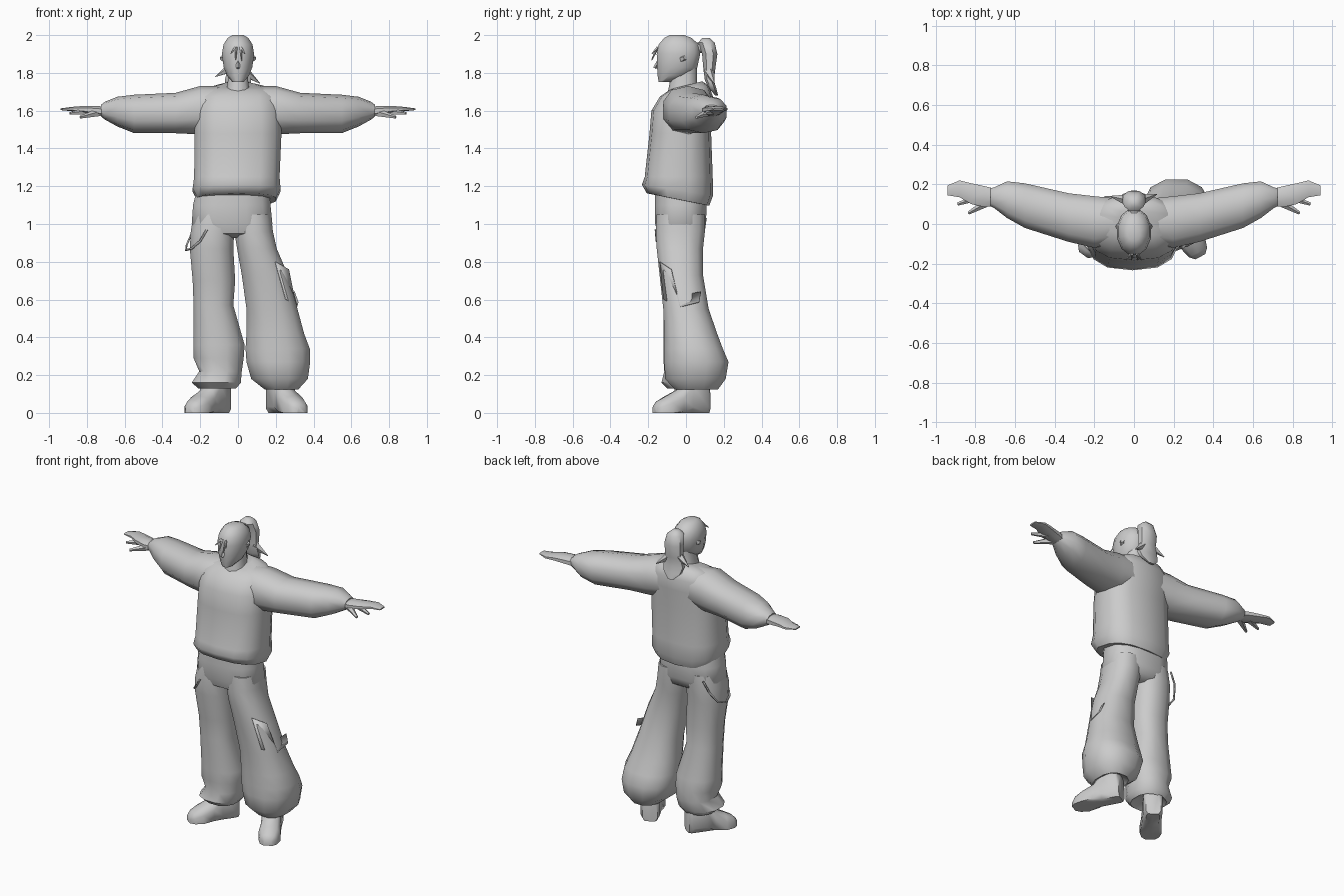
import bpy, bmesh, math
from mathutils import Vector


def finish(name, bm, angle=50, mirror=False):
    bmesh.ops.recalc_face_normals(bm, faces=bm.faces)
    me = bpy.data.meshes.new(name)
    bm.to_mesh(me)
    bm.free()
    ob = bpy.data.objects.new(name, me)
    bpy.context.collection.objects.link(ob)
    if mirror:
        ob.modifiers.new("mirror", 'MIRROR')
    bpy.ops.object.select_all(action='DESELECT')
    ob.select_set(True)
    bpy.context.view_layer.objects.active = ob
    bpy.ops.object.shade_smooth_by_angle(angle=math.radians(angle))
    return ob


def loft(name, rings, axis='Z', n=12, power=0.85, mirror=False, angle=50):
    """Skin rounded sections given as (position, a_min, a_max, b_min, b_max, tilt)."""
    bm = bmesh.new()
    loops = []
    for t, a0, a1, b0, b1, *tilt in rings:
        loop = []
        for i in range(n):
            th = 2 * math.pi * (i + 0.5) / n
            c, s = math.cos(th), math.sin(th)
            k = math.cos(math.pi / n) ** power
            u = math.copysign(abs(c) ** power, c) / k
            v = math.copysign(abs(s) ** power, s) / k
            a = (a0 + a1) / 2 + u * (a1 - a0) / 2
            b = (b0 + b1) / 2 + v * (b1 - b0) / 2
            tt = t + (tilt[0] * (b - (b0 + b1) / 2) if tilt else 0)
            p = {'X': (tt, a, b), 'Y': (a, tt, b), 'Z': (a, b, tt)}[axis]
            loop.append(bm.verts.new((p[0], p[1], max(p[2], 0))))
        loops.append(loop)
    for lo, hi in zip(loops, loops[1:]):
        for i in range(n):
            j = (i + 1) % n
            bm.faces.new((lo[i], lo[j], hi[j], hi[i]))
    bm.faces.new(loops[0])
    bm.faces.new(loops[-1])
    return finish(name, bm, angle, mirror)


def spike(name, p0, p1, r0, r1=0.002, sides=5, mirror=False):
    """Tapered stick between two points."""
    p0, p1 = Vector(p0), Vector(p1)
    bm = bmesh.new()
    bmesh.ops.create_cone(bm, cap_ends=True, segments=sides, radius1=r0, radius2=r1,
                          depth=(p1 - p0).length)
    rot = (p1 - p0).to_track_quat('Z', 'Y')
    for v in bm.verts:
        v.co = rot @ v.co + (p0 + p1) / 2
    return finish(name, bm, 50, mirror)


# Sweater body, bloused over the hem, and sleeves swept backwards
loft("sweater_body", [
    (1.13, -.19, .17, -.18, .09, -.2), (1.13, -.215, .20, -.205, .12, -.2),
    (1.18, -.24, .225, -.23, .14, -.15), (1.25, -.232, .22, -.215, .138),
    (1.48, -.23, .23, -.19, .13), (1.60, -.225, .225, -.18, .14),
    (1.675, -.21, .21, -.135, .14), (1.72, -.17, .17, -.085, .12, .1),
    (1.735, -.075, .075, -.075, .085, .25)], n=14, power=.75)
loft("sleeve", [
    (.10, -.10, .13, 1.50, 1.725), (.20, -.12, .14, 1.48, 1.725),
    (.33, -.09, .155, 1.485, 1.69), (.55, -.02, .205, 1.485, 1.68),
    (.64, .03, .215, 1.52, 1.67), (.705, .08, .185, 1.555, 1.645),
    (.725, .09, .18, 1.57, 1.63)], 'X', n=10, power=.85, mirror=True)

# Hands with flat joined fingers, a forefinger and a thumb
loft("hand", [
    (.69, .095, .175, 1.565, 1.62), (.75, .085, .19, 1.575, 1.625),
    (.82, .10, .205, 1.588, 1.625), (.88, .135, .22, 1.597, 1.62),
    (.94, .145, .195, 1.603, 1.612)], 'X', n=8, mirror=True)
spike("thumb", (.73, .115, 1.592), (.835, .055, 1.565), .024, .008, mirror=True)
spike("forefinger", (.79, .135, 1.597), (.89, .10, 1.585), .02, .008, mirror=True)

# Neck and head
loft("neck", [(1.66, -.075, .075, -.10, .07), (1.74, -.055, .055, -.085, .055),
              (1.83, -.05, .05, -.07, .055)], n=10)
loft("head", [
    (1.752, -.03, .03, -.145, -.075), (1.785, -.058, .058, -.15, .02),
    (1.83, -.076, .076, -.153, .06), (1.90, -.085, .085, -.155, .075),
    (1.95, -.077, .077, -.145, .068), (1.985, -.055, .055, -.115, .03),
    (2.0, -.03, .03, -.085, -.01)], n=12, power=.95)
spike("nose", (0, -.14, 1.865), (0, -.166, 1.825), .012, .009, 4)
spike("ear", (.07, -.02, 1.875), (.088, -.005, 1.88), .02, .012, mirror=True)

# Hair: fringe tufts, tie and ponytail with flared ends
for i, (x0, x1, z1) in enumerate([(-.015, -.04, 1.90), (-.01, -.012, 1.87),
                                  (.015, .02, 1.865), (.015, .038, 1.90)]):
    spike(f"fringe_{i}", (x0, -.15, 1.935), (x1, -.182, z1), .008, .002, 4)
loft("hair_tie", [(.05, -.03, .03, 1.90, 1.96), (.10, -.025, .025, 1.91, 1.965)], 'Y', n=8)
loft("ponytail", [
    (1.985, -.02, .02, .085, .125), (1.96, -.048, .048, .065, .152),
    (1.90, -.058, .058, .085, .166), (1.82, -.055, .055, .092, .155),
    (1.76, -.07, .07, .10, .148), (1.72, -.06, .06, .12, .16),
    (1.68, -.02, .02, .155, .17)], n=8)
spike("hair_end_left", (.03, .12, 1.81), (.115, .15, 1.745), .03)
spike("hair_end_right", (-.03, .12, 1.83), (-.12, .14, 1.78), .03)

# Baggy trousers: hips, then two uneven ballooning legs
loft("trouser_hips", [
    (1.22, -.21, .165, -.16, .10), (1.10, -.238, .172, -.165, .11),
    (1.00, -.245, .182, -.163, .105), (.95, -.20, .14, -.15, .09),
    (.925, -.08, .04, -.09, .05)], power=.75)
loft("trouser_leg_right", [
    (1.05, -.235, .0, -.15, .10), (.96, -.25, -.02, -.16, .10),
    (.87, -.255, -.025, -.155, .09), (.70, -.24, -.015, -.13, .085),
    (.57, -.235, -.025, -.12, .09), (.36, -.235, .035, -.12, .13),
    (.29, -.235, .03, -.12, .14), (.22, -.205, .02, -.115, .14),
    (.16, -.245, .015, -.13, .13), (.13, -.21, -.01, -.10, .11),
    (.16, -.16, -.05, -.05, .08)])
loft("trouser_leg_left", [
    (1.05, -.02, .175, -.155, .10), (.96, -.02, .185, -.16, .10),
    (.87, -.005, .205, -.155, .09), (.73, .02, .265, -.14, .09),
    (.55, .045, .315, -.12, .12), (.42, .045, .35, -.115, .165),
    (.34, .04, .38, -.115, .195), (.27, .045, .382, -.115, .225),
    (.18, .07, .37, -.11, .21), (.125, .14, .32, -.06, .17),
    (.16, .165, .27, -.03, .11)])

# Shoes turned outwards
for side, loc, turn in (("left", (.215, .06, 0), 28), ("right", (-.105, .05, 0), -36)):
    shoe = loft("shoe_" + side, [
        (.055, -.045, .045, -.03, .15), (.035, -.058, .058, -.04, .22),
        (-.055, -.058, .058, -.04, .21), (-.11, -.06, .06, -.04, .125),
        (-.18, -.066, .066, -.04, .09), (-.23, -.052, .052, -.04, .065),
        (-.255, -.028, .028, -.02, .04)], 'Y', n=10, power=.75)
    shoe.location = loc
    shoe.rotation_euler.z = math.radians(turn)

# Open pocket flap on the left thigh
bm = bmesh.new()
v = [bm.verts.new(p) for p in [
    (.20, -.14, .80), (.255, -.12, .60), (.31, -.03, .56), (.27, -.08, .76),
    (.315, .07, .585), (.295, .08, .64)]]
bm.faces.new((v[0], v[1], v[2], v[3]))
bm.faces.new((v[1], v[2], v[4], v[5]))
flap = finish("pocket_flap", bm)
flap.modifiers.new("thickness", 'SOLIDIFY').thickness = .006

# Strap hanging round the right hip
cu = bpy.data.curves.new("hip_strap", 'CURVE')
cu.dimensions = '3D'
cu.bevel_depth = .006
cu.bevel_resolution = 0
sp = cu.splines.new('POLY')
path = [(-.165, -.16, .97), (-.20, -.155, .91), (-.245, -.11, .87), (-.275, -.03, .862),
        (-.272, .05, .89), (-.24, .095, .96), (-.20, .105, 1.03)]
sp.points.add(len(path) - 1)
for pt, p in zip(sp.points, path):
    pt.co = (*p, 1)
bpy.context.collection.objects.link(bpy.data.objects.new("hip_strap", cu))
